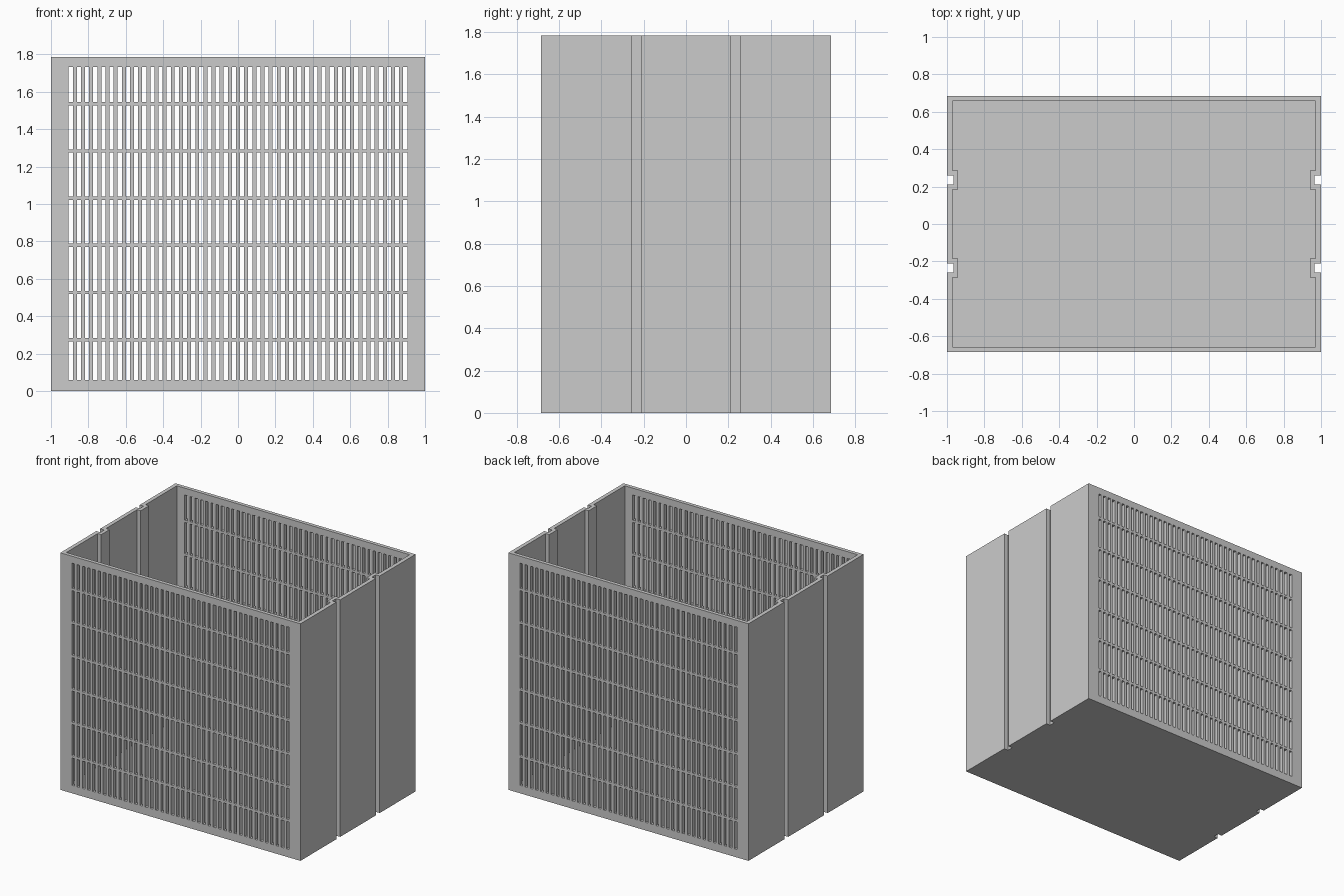
import bpy, bmesh

if "Cube" in bpy.data.objects:
    bpy.data.objects.remove(bpy.data.objects["Cube"])

HX, HY, H, T = 1.0, 0.685, 1.785, 0.028      # half width, half depth, height, wall
WALL_X, BUMP_X = 0.97, 0.94                  # inner wall face, inner rib face

grey = bpy.data.materials.new("plain grey")
grey.diffuse_color = (0.6, 0.6, 0.6, 1)
grey.use_nodes = True
grey.node_tree.nodes["Principled BSDF"].inputs["Base Color"].default_value = grey.diffuse_color


def finish(name, bm):
    bmesh.ops.recalc_face_normals(bm, faces=bm.faces)
    me = bpy.data.meshes.new(name)
    bm.to_mesh(me)
    bm.free()
    me.materials.append(grey)
    ob = bpy.data.objects.new(name, me)
    bpy.context.collection.objects.link(ob)
    return ob


def prism(name, outline, z0, z1):
    bm = bmesh.new()
    face = bm.faces.new([bm.verts.new((x, y, z0)) for x, y in outline])
    top = bmesh.ops.extrude_face_region(bm, geom=[face])["geom"]
    verts = [g for g in top if isinstance(g, bmesh.types.BMVert)]
    bmesh.ops.translate(bm, verts=verts, vec=(0, 0, z1 - z0))
    return finish(name, bm)


# Slotted panels: columns and rows of openings in a thin sheet
COLS, PITCH, SLOT = 42, 0.0436, 0.0225
x_cuts = [-HX]
for i in range(COLS):
    c = (i - (COLS - 1) / 2) * PITCH
    x_cuts += [c - SLOT / 2, c + SLOT / 2]
x_cuts.append(HX)

ROW_PITCH, BAR = 0.252, 0.018
z_cuts = [0, 0.06]
for i in range(6):
    c = 0.275 + i * ROW_PITCH
    z_cuts += [c - BAR / 2, c + BAR / 2]
z_cuts += [1.733, H]


def slotted_panel(name, y, inward):
    bm = bmesh.new()
    grid = [[bm.verts.new((x, y, z)) for z in z_cuts] for x in x_cuts]
    sheet = []
    for i in range(len(x_cuts) - 1):
        for j in range(len(z_cuts) - 1):
            if i % 2 and j % 2:          # odd column and odd row is an opening
                continue
            sheet.append(bm.faces.new((grid[i][j], grid[i + 1][j],
                                       grid[i + 1][j + 1], grid[i][j + 1])))
    geom = bmesh.ops.extrude_face_region(bm, geom=sheet, use_keep_orig=True)["geom"]
    verts = [g for g in geom if isinstance(g, bmesh.types.BMVert)]
    bmesh.ops.translate(bm, verts=verts, vec=(0, inward * T, 0))
    return finish(name, bm)


slotted_panel("front_panel", -HY, 1)
slotted_panel("back_panel", HY, -1)

# End walls: profile with two outer grooves backed by inner ribs
GC, GW, RW = 0.235, 0.023, 0.05              # groove centre, half widths
ye = HY - T
outer = [(HX, -ye)]
inner = [(WALL_X, -ye)]
for c in (-GC, GC):
    outer += [(HX, c - GW), (WALL_X - 0.004, c - GW),
              (WALL_X - 0.004, c + GW), (HX, c + GW)]
    inner += [(WALL_X, c - RW), (BUMP_X, c - RW),
              (BUMP_X, c + RW), (WALL_X, c + RW)]
outer.append((HX, ye))
inner.append((WALL_X, ye))
profile = outer + inner[::-1]
for name, s in (("right_wall", 1), ("left_wall", -1)):
    prism(name, [(s * x, y) for x, y in profile], 0, H)

# Floor, notched to fit around the ribs
edge = inner + [(-x, y) for x, y in inner[::-1]]
prism("floor", edge, 0, 0.03)
